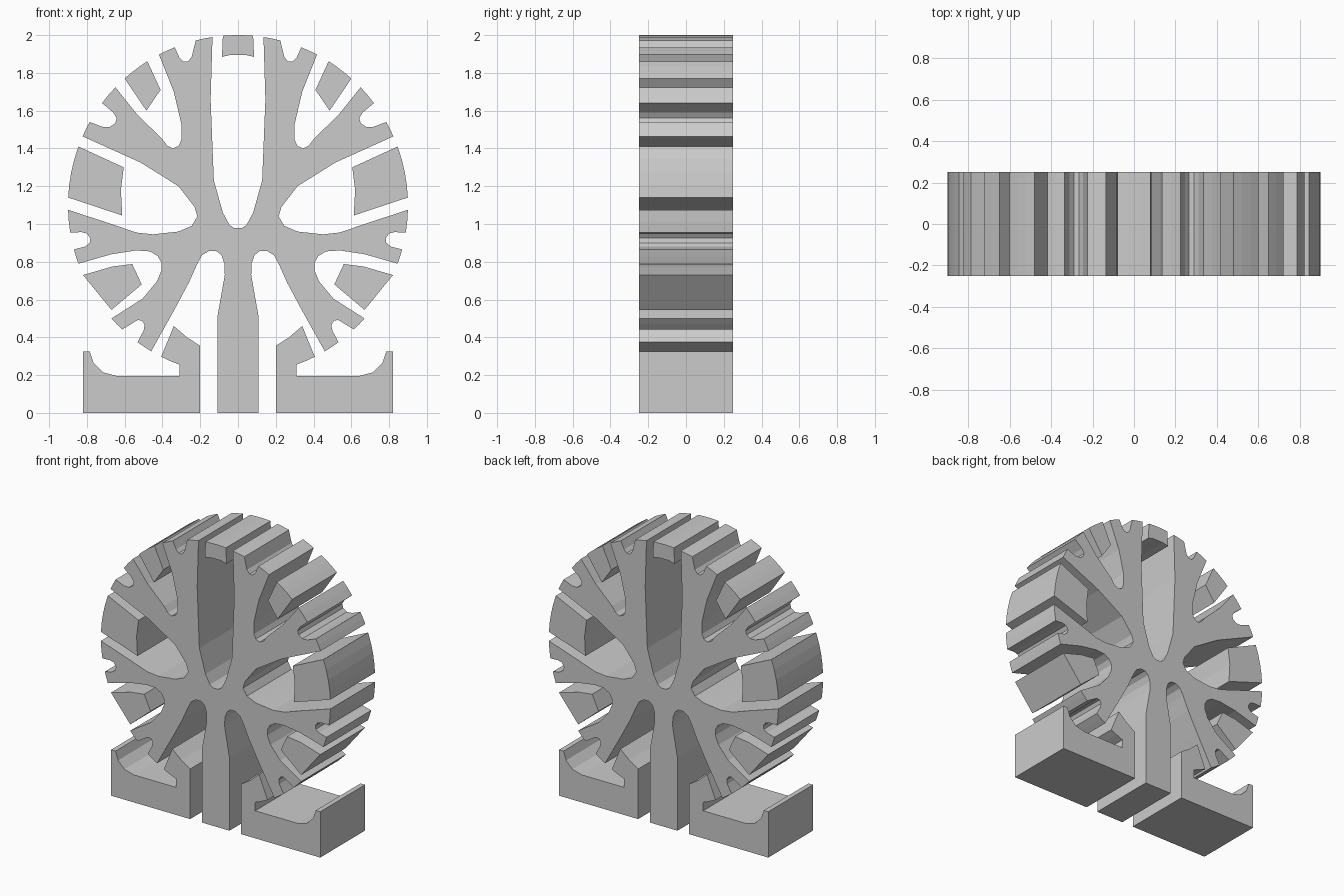
import bpy, bmesh, math

RIM_R, RIM_Z = 0.9, 1.1      # round crown outline
Y0, Y1 = -0.25, 0.25         # thickness of the whole sculpture


def on_rim(p):
    return abs(math.hypot(p[0], p[1] - RIM_Z) - RIM_R) < 0.02


def round_rim(points):
    """Snap rim points to the crown circle and bend edges lying on it."""
    out = []
    for i, p in enumerate(points):
        q = points[(i + 1) % len(points)]
        if not on_rim(p):
            out.append(p)
            continue
        a = math.atan2(p[1] - RIM_Z, p[0])
        steps, b = 1, a
        if on_rim(q):
            b = math.atan2(q[1] - RIM_Z, q[0])
            steps = max(1, math.ceil(abs(b - a) / 0.08))
        for k in range(steps):
            t = a + (b - a) * k / steps
            out.append((RIM_R * math.cos(t), RIM_Z + RIM_R * math.sin(t)))
    return out


def slab(name, points):
    """Extrude an x-z outline through the thickness."""
    bm = bmesh.new()
    face = bm.faces.new([bm.verts.new((x, Y0, z)) for x, z in points])
    ext = bmesh.ops.extrude_face_region(bm, geom=[face])
    verts = [v for v in ext["geom"] if isinstance(v, bmesh.types.BMVert)]
    bmesh.ops.translate(bm, verts=verts, vec=(0, Y1 - Y0, 0))
    bmesh.ops.recalc_face_normals(bm, faces=bm.faces)
    mesh = bpy.data.meshes.new(name)
    bm.to_mesh(mesh)
    bm.free()
    obj = bpy.data.objects.new(name, mesh)
    bpy.context.collection.objects.link(obj)
    return obj


def mirrored(points):
    return [(-x, z) for x, z in reversed(points)]


def pair(name, points):
    pts = round_rim(points)
    slab(name + "_right", pts)
    slab(name + "_left", mirrored(pts))


# Trunk side and the arch beside it
trunk = [(0.108, 0), (0.108, 0.515), (0.07, 0.73), (0.072, 0.79),
         (0.088, 0.835), (0.115, 0.857), (0.155, 0.857), (0.19, 0.835),
         (0.215, 0.79), (0.26, 0.69), (0.34, 0.54)]
# Low branch with forked tip
low_branch = [(0.46, 0.325), (0.535, 0.37), (0.5, 0.435), (0.494, 0.465),
              (0.508, 0.488), (0.53, 0.492), (0.55, 0.48), (0.615, 0.44),
              (0.67, 0.50), (0.505, 0.605), (0.43, 0.695), (0.405, 0.755),
              (0.405, 0.795), (0.425, 0.83), (0.465, 0.855), (0.54, 0.86),
              (0.67, 0.84)]
# Side branch with forked tip
side_branch = [(0.845, 0.79), (0.87, 0.865), (0.81, 0.88), (0.785, 0.9),
               (0.782, 0.925), (0.80, 0.95), (0.83, 0.957), (0.885, 0.955),
               (0.9, 1.075), (0.67, 1.0), (0.54, 0.955), (0.45, 0.945),
               (0.315, 0.96), (0.245, 0.99), (0.215, 1.04), (0.23, 1.09),
               (0.315, 1.2), (0.515, 1.325)]
# High branch with forked tip
high_branch = [(0.825, 1.465), (0.785, 1.54), (0.72, 1.515), (0.68, 1.513),
               (0.65, 1.533), (0.642, 1.56), (0.66, 1.59), (0.72, 1.64),
               (0.65, 1.725), (0.53, 1.575), (0.405, 1.455), (0.375, 1.415),
               (0.345, 1.4), (0.315, 1.413), (0.3, 1.445), (0.3, 1.53),
               (0.34, 1.70)]
# Top branch and the tall central gap
top_branch = [(0.42, 1.9), (0.335, 1.935), (0.31, 1.88), (0.29, 1.86),
              (0.265, 1.86), (0.245, 1.885), (0.225, 1.975), (0.135, 1.99),
              (0.145, 1.66), (0.128, 1.23), (0.08, 1.06), (0.045, 0.995),
              (0.02, 0.978)]

half = round_rim(trunk + low_branch + side_branch + high_branch + top_branch)
slab("tree_trunk_and_branches", half + mirrored(half))

# Loose leaf blocks between the branches
slab("top_leaf", round_rim([(0.08, 1.996), (-0.08, 1.996), (-0.085, 1.885),
                            (-0.04, 1.895), (0.04, 1.895), (0.085, 1.885)]))
pair("upper_leaf", [(0.60, 1.77), (0.48, 1.862), (0.41, 1.71), (0.485, 1.60)])
pair("side_leaf", [(0.90, 1.14), (0.845, 1.41), (0.605, 1.30), (0.62, 1.18),
                   (0.613, 1.045)])
pair("lower_leaf", [(0.67, 0.545), (0.82, 0.73), (0.665, 0.775), (0.56, 0.788),
                    (0.51, 0.68)])

# Base blocks with raised inner post and curled outer lip
pair("base_block", [(0.2, 0), (0.82, 0), (0.82, 0.325), (0.785, 0.325),
                    (0.765, 0.265), (0.715, 0.215), (0.64, 0.195),
                    (0.31, 0.195), (0.31, 0.255), (0.405, 0.30),
                    (0.34, 0.46), (0.27, 0.4), (0.2, 0.355)])
